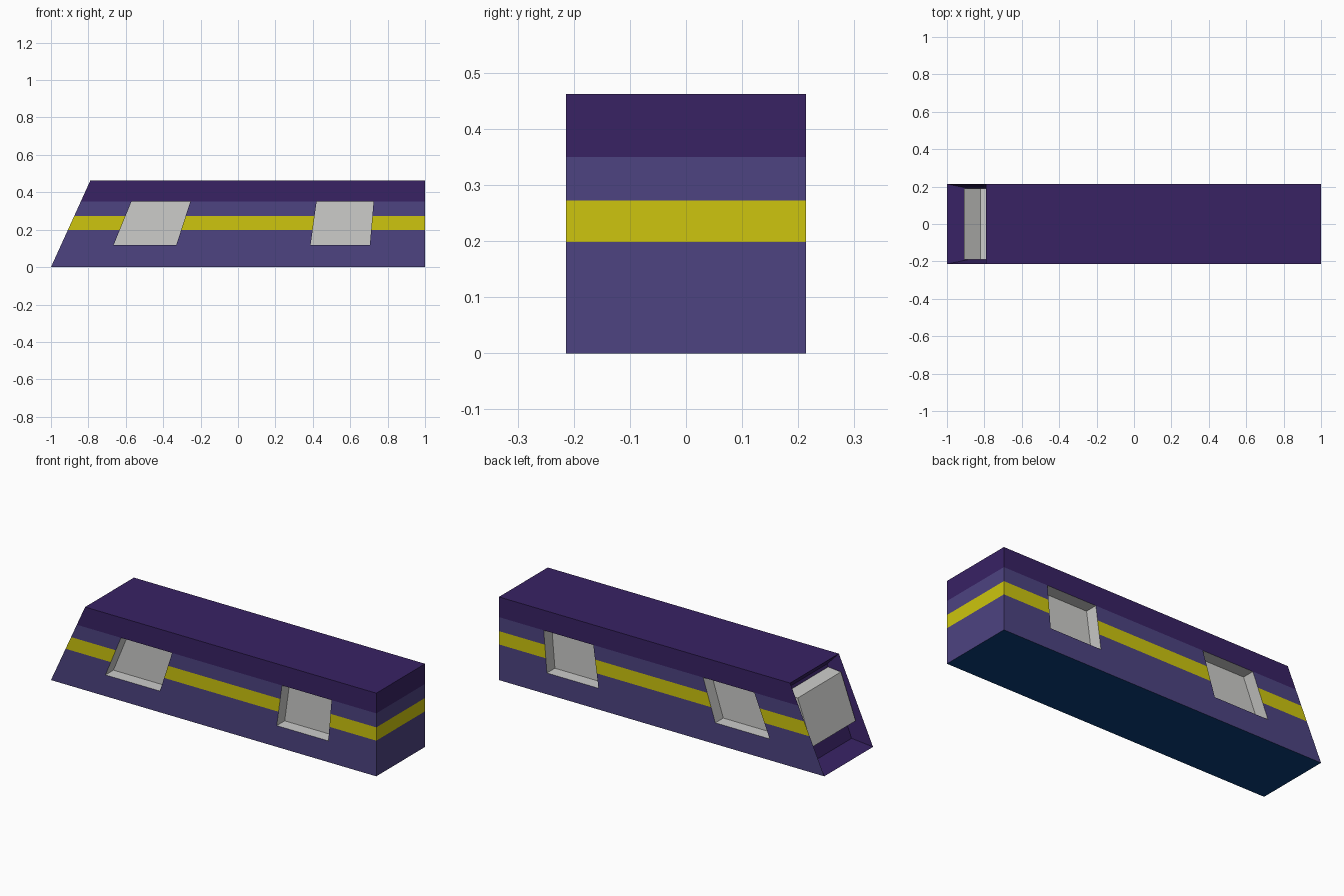
import bpy, bmesh

if "Cube" in bpy.data.objects:
    bpy.data.objects.remove(bpy.data.objects["Cube"])

W = 0.214          # half width of the body
H = 0.462          # body height
DEPTH = 0.07       # window recess depth


def srgb(r, g, b):
    def f(c):
        c /= 255
        return c / 12.92 if c <= 0.04045 else ((c + 0.055) / 1.055) ** 2.4
    return (f(r), f(g), f(b), 1)


# One shared palette, so that face indices mean the same on every part
PALETTE = [("dark_purple", (56, 34, 100)), ("light_purple", (77, 67, 129)),
           ("yellow", (205, 197, 14)), ("light_grey", (204, 204, 202)),
           ("navy", (11, 62, 124))]
DARK, LIGHT, YELLOW, GREY, NAVY = range(5)
mats = []
for name, rgb in PALETTE:
    m = bpy.data.materials.new(name)
    m.diffuse_color = srgb(*rgb)
    m.use_nodes = True
    m.node_tree.nodes["Principled BSDF"].inputs["Base Color"].default_value = m.diffuse_color
    mats.append(m)


def make_object(name, bm):
    bmesh.ops.recalc_face_normals(bm, faces=bm.faces)
    mesh = bpy.data.meshes.new(name)
    bm.to_mesh(mesh)
    bm.free()
    for m in mats:
        mesh.materials.append(m)
    ob = bpy.data.objects.new(name, mesh)
    bpy.context.collection.objects.link(ob)
    return ob


def prism(name, profile, y0, y1, mat):
    """Extrude an (x, z) profile along y."""
    bm = bmesh.new()
    a = [bm.verts.new((x, y0, z)) for x, z in profile]
    b = [bm.verts.new((x, y1, z)) for x, z in profile]
    n = len(profile)
    bm.faces.new(a)
    bm.faces.new(b[::-1])
    for i in range(n):
        bm.faces.new((a[i], b[i], b[(i + 1) % n], a[(i + 1) % n]))
    for f in bm.faces:
        f.material_index = mat
    return make_object(name, bm)


# Body: slanted nose whose end sinks inward to a smaller back wall
bm = bmesh.new()


def ring(xb, zb, xt, zt, w):
    return [bm.verts.new(c) for c in
            ((xb, -w, zb), (xb, w, zb), (xt, w, zt), (xt, -w, zt))]


inner = ring(-0.885, 0.026, -0.735, 0.40, 0.19)
nose = ring(-1, 0, -0.79, H, W)
rear = ring(1, 0, 1, H, W)
bm.faces.new(inner)
bm.faces.new(rear)
for i in range(4):
    j = (i + 1) % 4
    bm.faces.new((inner[i], inner[j], nose[j], nose[i]))
    bm.faces.new((nose[i], nose[j], rear[j], rear[i]))
bmesh.ops.recalc_face_normals(bm, faces=bm.faces)

# Stripe bands cut into the walls and coloured by height
for z in (0.198, 0.272, 0.35):
    bmesh.ops.bisect_plane(bm, geom=bm.verts[:] + bm.edges[:] + bm.faces[:],
                           plane_co=(0, 0, z), plane_no=(0, 0, 1))
bm.normal_update()
for f in bm.faces:
    z = f.calc_center_median().z
    f.material_index = DARK
    if f.normal.z < -0.99:
        f.material_index = NAVY
    elif abs(f.normal.y) > 0.999 or f.normal.x > 0.999:
        f.material_index = (LIGHT if z < 0.198 else YELLOW if z < 0.272
                            else LIGHT if z < 0.35 else DARK)
body = make_object("body", bm)

# Recessed side windows, the same on both sides
WINDOWS = [[(-0.665, 0.118), (-0.33, 0.118), (-0.255, 0.35), (-0.57, 0.35)],
           [(0.388, 0.118), (0.705, 0.118), (0.725, 0.35), (0.42, 0.35)]]
cutters = []
for profile in WINDOWS:
    for s in (-1, 1):
        cut = prism("window_cutter", profile, s * (W - DEPTH), s * (W + 0.1), GREY)
        cut.hide_render = True
        mod = body.modifiers.new("window", 'BOOLEAN')
        mod.operation = 'DIFFERENCE'
        mod.solver = 'EXACT'
        mod.object = cut
        cutters.append(cut)
deps = bpy.context.evaluated_depsgraph_get()
cut_mesh = bpy.data.meshes.new_from_object(body.evaluated_get(deps))
body.modifiers.clear()
body.data = cut_mesh
for cut in cutters:
    bpy.data.objects.remove(cut)

# Windscreen block standing on the back wall of the nose recess
prism("windscreen", [(-0.91, 0.13), (-0.82, 0.378), (-0.735, 0.385), (-0.835, 0.13)],
      -0.19, 0.19, GREY)
